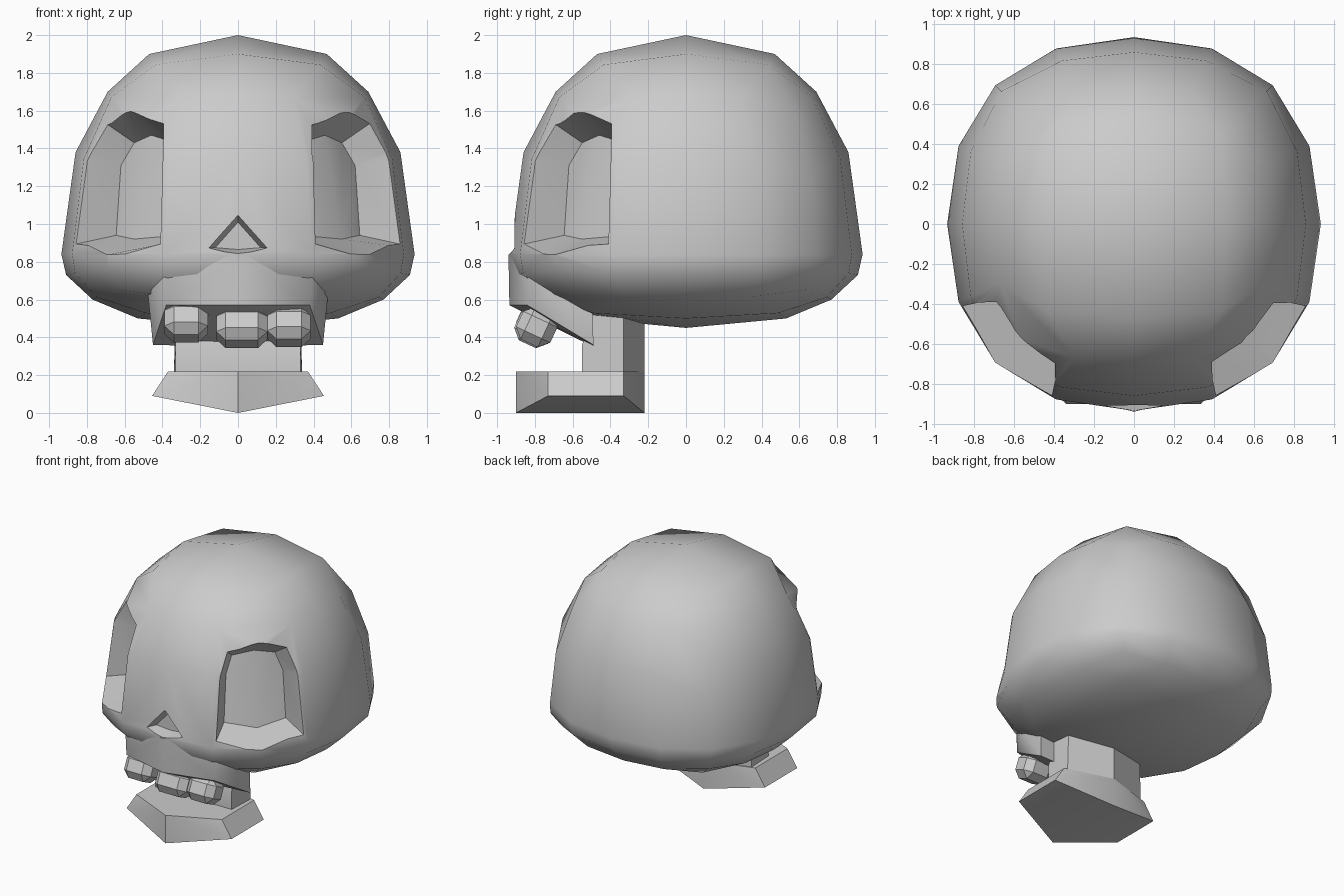
import bpy, bmesh, math
from mathutils import Vector, Matrix

if "Cube" in bpy.data.objects:
    bpy.data.objects.remove(bpy.data.objects["Cube"])


def to_object(bm, name, angle=30):
    bmesh.ops.recalc_face_normals(bm, faces=bm.faces)
    me = bpy.data.meshes.new(name)
    bm.to_mesh(me)
    bm.free()
    ob = bpy.data.objects.new(name, me)
    bpy.context.collection.objects.link(ob)
    shade(ob, angle)
    return ob


def shade(ob, angle):
    me = ob.data
    me.polygons.foreach_set("use_smooth", [angle > 0] * len(me.polygons))
    if angle > 0:
        me.set_sharp_from_angle(angle=math.radians(angle))


def hull(name, pts, angle=30):
    # points with x > 0 are mirrored automatically
    bm = bmesh.new()
    for x, y, z in pts:
        for s in ((1, -1) if x else (1,)):
            bm.verts.new((s * x, y, z))
    res = bmesh.ops.convex_hull(bm, input=bm.verts)
    junk = set(res["geom_interior"] + res["geom_unused"])
    bmesh.ops.delete(bm, geom=[v for v in junk if isinstance(v, bmesh.types.BMVert)],
                     context='VERTS')
    bmesh.ops.dissolve_limit(bm, angle_limit=0.02, verts=bm.verts, edges=bm.edges)
    return to_object(bm, name, angle)


# Cranium: rounded cube remapped to the silhouette profile (radius, height)
PROFILE = [(0, 2.0), (.47, 1.9), (.69, 1.7), (.86, 1.38), (.935, .84),
           (.91, .73), (.77, .6), (.53, .5), (0, .45)]
KEYS = []
for i, (r, z) in enumerate(PROFILE):
    a = math.radians(22.5 * min(max(i, 1), 7))
    ref = PROFILE[min(max(i, 1), 7)][0]
    KEYS.append((math.cos(math.radians(22.5 * i)), z, ref / math.sin(a)))


def remap(p):
    u = Vector([math.tan(c * math.pi / 4) for c in p]).normalized()
    for (a, za, sa), (b, zb, sb) in zip(KEYS, KEYS[1:]):
        if u.z >= b - 1e-5:
            t = (a - u.z) / (a - b)
            z, s = za + (zb - za) * t, sa + (sb - sa) * t
            break
    angle = math.atan2(u.y, u.x)
    angle += .025 * math.sin(4 * angle)       # pull side points toward the diagonals
    s *= math.hypot(u.x, u.y) * (1 + .05 * math.sin(2 * angle) ** 2)
    return Vector((s * math.cos(angle), s * math.sin(angle), z))


bm = bmesh.new()
bmesh.ops.create_cube(bm, size=2)
bmesh.ops.subdivide_edges(bm, edges=bm.edges, cuts=3, use_grid_fill=True)
for v in bm.verts:
    v.co = remap(v.co)
cranium = to_object(bm, "cranium", 45)

# Eye sockets: half ring of (x, depth, z) at the rim and at the floor
RIM = [(.69, .69, .84), (.83, .40, .90), (.80, .40, 1.38), (.71, .40, 1.54), (.57, .57, 1.6)]
FLOOR = [(.55, .55, .92), (.645, .33, .94), (.62, .33, 1.31), (.55, .33, 1.43), (.46, .46, 1.47)]


def full_ring(half):
    return half + [(y, x, z) for x, y, z in half[3:0:-1]]


def socket_cutter(name, side):
    bm = bmesh.new()
    rings = []
    for t in (0, 2.2):
        ring = [Vector(f) + (Vector(r) - Vector(f)) * t
                for f, r in zip(full_ring(FLOOR), full_ring(RIM))]
        rings.append([bm.verts.new((side * p.x, -p.y, p.z)) for p in ring])
    inner, outer = rings
    for i in range(8):
        j = (i + 1) % 8
        bm.faces.new((inner[i], inner[j], outer[j], outer[i]))
    for ring in rings:
        bm.faces.new(ring[0:5])
        bm.faces.new(ring[4:8] + ring[0:1])
    return to_object(bm, name, 0)


cutters = [socket_cutter("socket_cutter_right", 1), socket_cutter("socket_cutter_left", -1)]

# Nose opening
cutters.append(hull("nose_cutter", [
    (0, -1.04, 1.12), (.22, -1.04, .87), (0, -1.04, .82),
    (0, -.84, 1.01), (.12, -.84, .875), (0, -.84, .865)], 0))

for c in cutters:
    c.hide_render = True
    mod = cranium.modifiers.new(c.name, 'BOOLEAN')
    mod.operation = 'DIFFERENCE'
    mod.solver = 'EXACT'
    mod.object = c
bpy.context.view_layer.objects.active = cranium
for c in cutters:
    bpy.ops.object.modifier_apply(modifier=c.name)
    bpy.data.objects.remove(c)
shade(cranium, 44)

# Upper jaw: slanted underside carries the teeth
hull("upper_jaw", [
    (0, -.94, .84), (.40, -.83, .82), (.48, -.68, .66), (.45, -.5, .80),
    (0, -.935, .57), (.38, -.84, .57), (.45, -.49, .36), (0, -.49, .35)], 45)

# Teeth: bevelled blocks set along the slant
for i, (x, y, z, w) in enumerate([(-.275, -.79, .48, .23), (.02, -.80, .45, .27), (.27, -.79, .455, .23)]):
    bm = bmesh.new()
    bmesh.ops.create_cube(bm, size=1)
    bmesh.ops.scale(bm, vec=(w, .2, .19), verts=bm.verts)
    bmesh.ops.bevel(bm, geom=bm.edges, offset=.05, segments=1, affect='EDGES')
    bmesh.ops.transform(bm, verts=bm.verts, matrix=Matrix.Translation((x, y, z))
                        @ Matrix.Rotation(math.radians(-25), 4, 'X'))
    to_object(bm, f"tooth_{i + 1}", 0)

# Lower jaw: keeled chin plate and rear upright
hull("chin", [
    (0, -.90, 0), (.455, -.73, .09), (.455, -.33, .09), (0, -.22, 0),
    (0, -.90, .22), (.37, -.73, .22), (.37, -.33, .22), (0, -.22, .22)])
hull("jaw_upright", [
    (0, -.55, .20), (.33, -.55, .20), (.34, -.33, .20), (0, -.22, .20),
    (0, -.55, .36), (.33, -.55, .36), (0, -.49, .53),
    (.33, -.49, .53), (.33, -.33, .53), (0, -.22, .53)])
